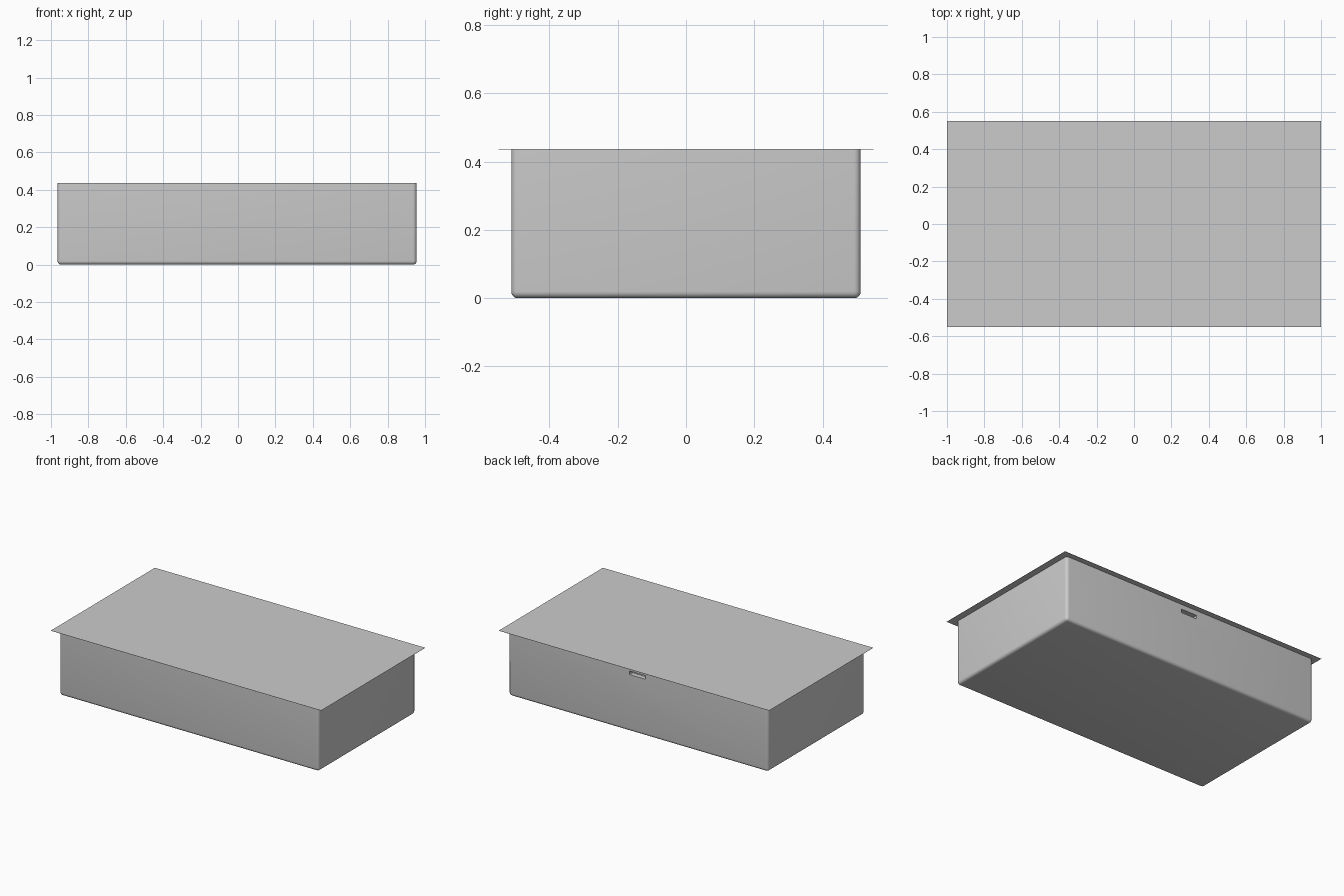
import bpy, bmesh

if "Cube" in bpy.data.objects:
    bpy.data.objects.remove(bpy.data.objects["Cube"])

TOP = 0.437


def box(name, x0, x1, y0, y1, z0, z1):
    bm = bmesh.new()
    bmesh.ops.create_cube(bm, size=1)
    for v in bm.verts:
        v.co.x = x1 if v.co.x > 0 else x0
        v.co.y = y1 if v.co.y > 0 else y0
        v.co.z = z1 if v.co.z > 0 else z0
    me = bpy.data.meshes.new(name)
    bm.to_mesh(me)
    bm.free()
    ob = bpy.data.objects.new(name, me)
    bpy.context.collection.objects.link(ob)
    return ob


# Tub body: vertical and bottom edges rounded, top rim sharp
body = box("tub_body", -0.965, 0.955, -0.512, 0.512, 0, TOP - 0.001)
bm = bmesh.new()
bm.from_mesh(body.data)
edges = [e for e in bm.edges if min(v.co.z for v in e.verts) < 0.1]
bmesh.ops.bevel(bm, geom=edges, offset=0.02, segments=5, profile=0.5,
                affect='EDGES', clamp_overlap=True)
bm.to_mesh(body.data)
bm.free()

# Narrow slot recessed into the middle of the back wall
cutter = box("slot_cutter", -0.06, 0.06, 0.48, 0.56, 0.38, 0.404)
cutter.hide_render = True
cutter.hide_viewport = True
cutter.display_type = 'WIRE'
cut = body.modifiers.new("slot", 'BOOLEAN')
cut.operation = 'DIFFERENCE'
cut.solver = 'EXACT'
cut.object = cutter

bpy.ops.object.select_all(action='DESELECT')
body.select_set(True)
bpy.context.view_layer.objects.active = body
bpy.ops.object.shade_smooth_by_angle(angle=0.6)

# Paper-thin lid sheet overhanging the body all round
lid = box("lid_sheet", -1, 1, -0.55, 0.55, TOP - 0.001, TOP)
